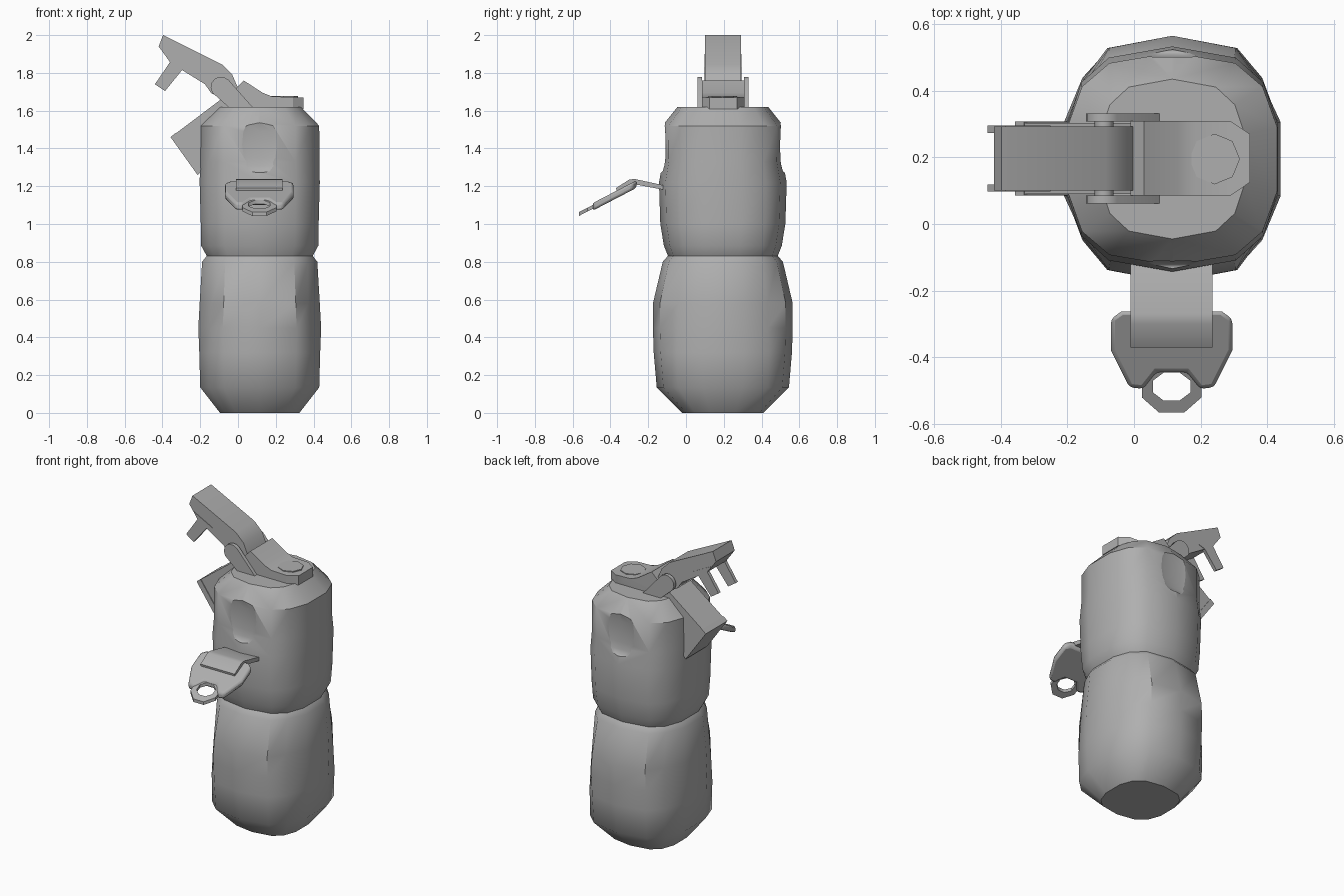
import bpy, bmesh, math
from mathutils import Vector

if "Cube" in bpy.data.objects:
    bpy.data.objects.remove(bpy.data.objects["Cube"])

CX, CY = 0.115, 0.195      # bottle axis
MY = 0.197                 # mid-plane of the handle parts

GREY = bpy.data.materials.new('dark_grey')
GREY.diffuse_color = (0.43, 0.43, 0.43, 1)
GREY.use_nodes = True
GREY.node_tree.nodes["Principled BSDF"].inputs["Base Color"].default_value = GREY.diffuse_color


def smooth(ob, angle):
    bpy.ops.object.select_all(action='DESELECT')
    ob.select_set(True)
    bpy.context.view_layer.objects.active = ob
    bpy.ops.object.shade_smooth_by_angle(angle=math.radians(angle))


def finish(name, bm, angle=40):
    bmesh.ops.recalc_face_normals(bm, faces=bm.faces)
    me = bpy.data.meshes.new(name)
    bm.to_mesh(me)
    bm.free()
    me.materials.append(GREY)
    ob = bpy.data.objects.new(name, me)
    bpy.context.collection.objects.link(ob)
    smooth(ob, angle)
    return ob


def hide(ob):
    ob.hide_render = True
    ob.hide_set(True)


def prism(name, pts, lo, hi, plane='xz', bevel=0.0):
    """Extrude a 2D outline through the third axis."""
    place = {'xz': lambda a, b, c: (a, c, b),
             'xy': lambda a, b, c: (a, b, c),
             'yz': lambda a, b, c: (c, a, b)}[plane]
    bm = bmesh.new()
    face = bm.faces.new([bm.verts.new(place(a, b, lo)) for a, b in pts])
    geo = bmesh.ops.extrude_face_region(bm, geom=[face])
    verts = [v for v in geo['geom'] if isinstance(v, bmesh.types.BMVert)]
    bmesh.ops.translate(bm, verts=verts, vec=Vector(place(0, 0, hi - lo)))
    ob = finish(name, bm)
    if bevel:
        m = ob.modifiers.new('bevel', 'BEVEL')
        m.width, m.segments = bevel, 2
        m.limit_method, m.angle_limit = 'ANGLE', math.radians(50)
    return ob


# Ring outline: one quarter, mirrored to 14 points
q = [(1, 0.3), (0.86, 0.68), (0.6, 0.9)]
RING = (q + [(0, 1)] + [(-x, y) for x, y in q[::-1]]
        + [(-x, -y) for x, y in q] + [(0, -1)] + [(x, -y) for x, y in q[::-1]])


def shell(name, rings):
    """Loft the ring outline through (z, x radius, y radius, corner pinch)."""
    bm = bmesh.new()
    loops = []
    for z, rx, ry, pinch in rings:
        k = [pinch if abs(x) == 0.86 else 1 for x, y in RING]
        loops.append([bm.verts.new((CX + x * rx * s, CY + y * ry * s, z))
                      for (x, y), s in zip(RING, k)])
    n = len(RING)
    for a, b in zip(loops, loops[1:]):
        for i in range(n):
            j = (i + 1) % n
            bm.faces.new((a[i], a[j], b[j], b[i]))
    bm.faces.new(loops[0])
    bm.faces.new(loops[-1])
    return finish(name, bm)


# Bottle halves meeting at the waist groove
shell('lower_body', [(0, 0.21, 0.215, 1), (0.135, 0.315, 0.35, 1), (0.32, 0.32, 0.366, 0.98),
                     (0.45, 0.325, 0.37, 0.95), (0.58, 0.318, 0.37, 0.94),
                     (0.8, 0.305, 0.318, 0.97), (0.832, 0.28, 0.29, 1)])
upper = shell('upper_body', [(0.83, 0.28, 0.29, 1), (0.885, 0.31, 0.312, 1),
                             (1.0, 0.312, 0.331, 1), (1.22, 0.318, 0.338, 1),
                             (1.33, 0.316, 0.318, 1), (1.52, 0.315, 0.32, 1),
                             (1.62, 0.218, 0.24, 1)])
upper.data.materials.append(GREY)   # second slot tags the dent faces

# Shallow thumb dents on front and back, cut by rounded discs
for side in (-1, 1):
    bm = bmesh.new()
    bmesh.ops.create_uvsphere(bm, u_segments=16, v_segments=8, radius=1)
    for v in bm.verts:
        x, z = v.co.x, v.co.z
        v.co = (CX + math.copysign(abs(x) ** 0.8, x) * 0.15, CY + side * 0.326 + v.co.y * 0.028,
                1.42 + math.copysign(abs(z) ** 0.8, z) * 0.15)
    for f in bm.faces:
        f.material_index = 1
    cutter = finish('dent_cutter', bm)
    cutter.data.materials.append(GREY)
    hide(cutter)
    m = upper.modifiers.new('dent', 'BOOLEAN')
    m.operation, m.object = 'DIFFERENCE', cutter

# Apply the cuts and keep the dent rims crisp
bpy.context.view_layer.update()
me = bpy.data.meshes.new_from_object(upper.evaluated_get(bpy.context.evaluated_depsgraph_get()))
upper.modifiers.clear()
upper.data = me
smooth(upper, 40)
bm = bmesh.new()
bm.from_mesh(me)
for e in bm.edges:
    if len({f.material_index for f in e.link_faces}) > 1:
        e.smooth = False
bm.to_mesh(me)
bm.free()

# Lid plate with upturned hinge lip and clipped far corners
lid = prism('lid_plate', [(0.35, 1.67), (0.18, 1.675), (0.13, 1.695), (0.03, 1.76),
                          (-0.01, 1.72), (0.03, 1.65), (0.05, 1.61), (0.35, 1.61)],
            0.085, 0.309)
clip = prism('lid_outline', [(-0.1, 0.05), (0.29, 0.05), (0.29, 0.085), (0.348, 0.125),
                             (0.348, 0.27), (0.29, 0.309), (0.29, 0.35), (-0.1, 0.35)],
             1.5, 1.9, 'xy')
hide(clip)
m = lid.modifiers.new('clip', 'BOOLEAN')
m.operation, m.object = 'INTERSECT', clip

# Octagonal button on the lid
prism('lid_button', [(0.242 + 0.076 * math.cos(i * math.pi / 4),
                      0.195 + 0.076 * math.sin(i * math.pi / 4)) for i in range(8)],
      1.65, 1.678, 'xy')

# Slanted spout with a thin end plate
prism('spout', [(-0.335, 1.475), (-0.09, 1.66), (0.02, 1.615), (0.0, 1.5), (-0.195, 1.29)],
      0.09, 0.303)
prism('spout_end', [(-0.357, 1.46), (-0.33, 1.482), (-0.19, 1.285), (-0.213, 1.258)],
      0.085, 0.308)

# Lever handle and its two prongs
prism('handle', [(-0.397, 2.0), (-0.42, 1.94), (-0.36, 1.857), (-0.296, 1.815),
                 (-0.175, 1.74), (-0.14, 1.69), (-0.05, 1.66), (0.0, 1.72),
                 (-0.03, 1.79), (-0.085, 1.845)], 0.1, 0.292)
for y in (0.097, 0.273):
    prism('handle_prong', [(-0.385, 1.9), (-0.36, 1.857), (-0.44, 1.74), (-0.386, 1.704),
                           (-0.296, 1.815), (-0.25, 1.83)], y, y + 0.022)

# Hinge brackets: rounded eye running down to a foot
arc = [(-0.09 + 0.055 * math.cos(math.radians(a)), 1.725 + 0.055 * math.sin(math.radians(a)))
       for a in range(45, 241, 28)]
for s in (-1, 1):
    y = MY + s * 0.123
    prism('hinge_bracket', arc + [(-0.04, 1.61), (0.085, 1.61)], y - 0.012, y + 0.012)

# Hinge pin
prism('hinge_pin', [(-0.09 + 0.028 * math.cos(i * math.pi / 6),
                     1.725 + 0.028 * math.sin(i * math.pi / 6)) for i in range(12)],
      0.064, 0.33)

# Front strap
prism('strap', [(-0.1, 1.2), (-0.155, 1.213), (-0.27, 1.238), (-0.3, 1.236), (-0.37, 1.19),
                (-0.365, 1.165), (-0.295, 1.208), (-0.27, 1.21), (-0.155, 1.188), (-0.1, 1.178)],
      -0.01, 0.235, 'yz')


def slope(ob):
    """Tilt a flat part down and away from the bottle."""
    for v in ob.data.vertices:
        v.co.z += 1.207 + (v.co.y + 0.27) * 0.52


# Buckle plate with a notch for the ring
half = [(0.0, -0.262), (0.15, -0.262), (0.182, -0.285), (0.182, -0.38),
        (0.127, -0.49), (0.085, -0.495), (0.045, -0.445)]
slope(prism('buckle', [(0.113 + x, y) for x, y in half]
            + [(0.113 - x, y) for x, y in half[:0:-1]], -0.02, 0.02, 'xy', bevel=0.012))

# Flat octagonal pull ring
bm = bmesh.new()
rows = []
for rx, ry, z in ((0.097, 0.085, -0.01), (0.097, 0.085, 0.01),
                  (0.061, 0.046, 0.01), (0.061, 0.046, -0.01)):
    rows.append([bm.verts.new((0.113 + rx * math.cos((i + .5) * math.pi / 4),
                               -0.488 + ry * math.sin((i + .5) * math.pi / 4), z))
                 for i in range(8)])
for k in range(4):
    a, b = rows[k], rows[(k + 1) % 4]
    for i in range(8):
        bm.faces.new((a[i], a[(i + 1) % 8], b[(i + 1) % 8], b[i]))
slope(finish('pull_ring', bm))
